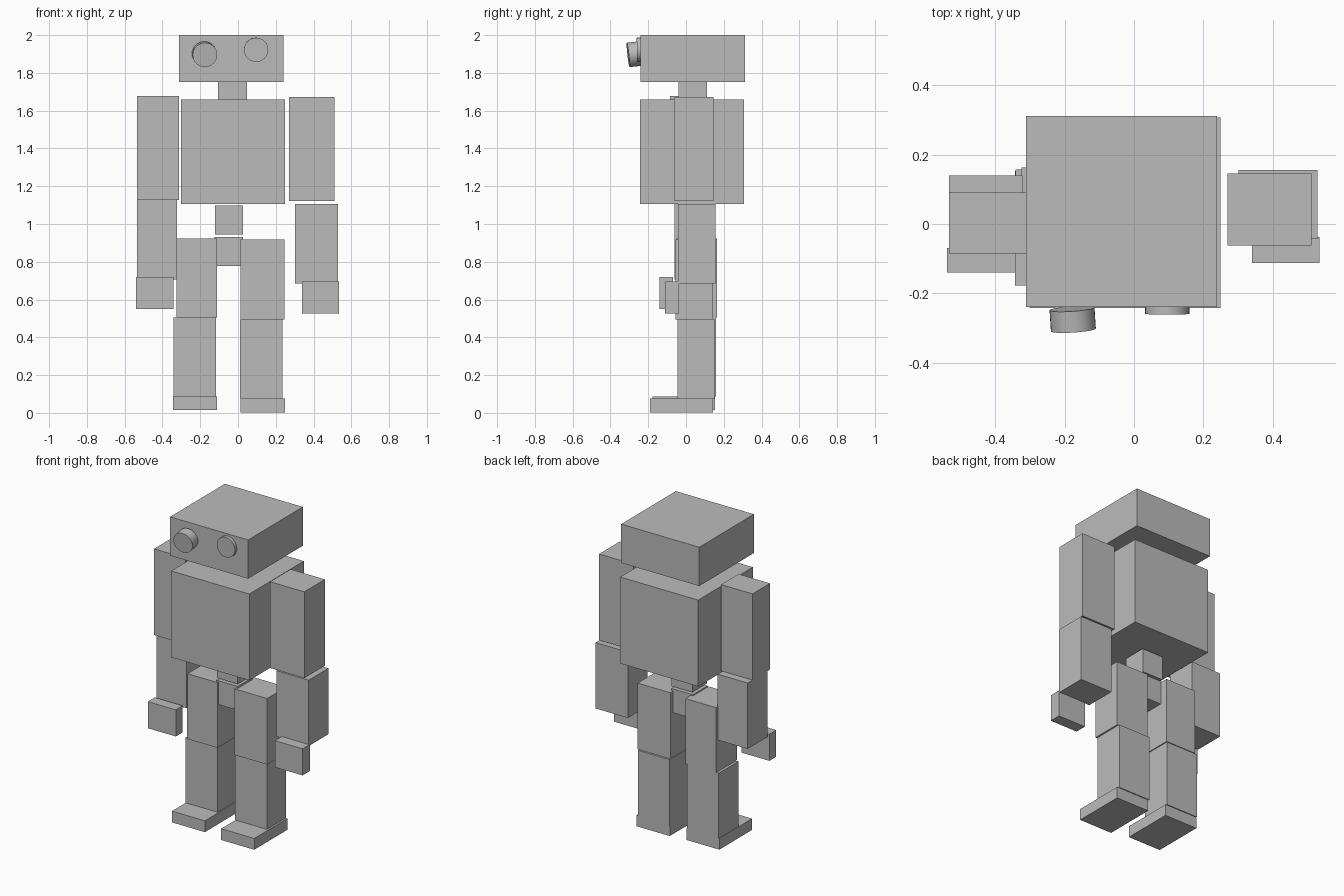
import bpy
from mathutils import Vector

if "Cube" in bpy.data.objects:
    bpy.data.objects.remove(bpy.data.objects["Cube"])

grey = bpy.data.materials.new("plain grey")
grey.diffuse_color = (0.5, 0.5, 0.5, 1)
grey.use_nodes = True
grey.node_tree.nodes["Principled BSDF"].inputs["Base Color"].default_value = grey.diffuse_color


def box(name, x, y, z):
    """Block spanning the given (min, max) ranges."""
    bpy.ops.mesh.primitive_cube_add(size=1, location=[(a + b) / 2 for a, b in (x, y, z)])
    ob = bpy.context.object
    ob.name = name
    ob.scale = [b - a for a, b in (x, y, z)]
    bpy.ops.object.transform_apply(location=False, rotation=False, scale=True)
    ob.data.materials.append(grey)


def eye(name, back, front, radius):
    """Round disc running from its back centre to its front centre."""
    a, b = Vector(back), Vector(front)
    bpy.ops.mesh.primitive_cylinder_add(vertices=32, radius=radius, depth=(b - a).length,
                                        location=(a + b) / 2)
    ob = bpy.context.object
    ob.name = name
    ob.rotation_euler = (b - a).to_track_quat('Z', 'Y').to_euler()
    bpy.ops.object.shade_smooth_by_angle()
    ob.data.materials.append(grey)


# Head, neck and body
box("head", (-.312, .24), (-.24, .312), (1.752, 2.0))
box("neck", (-.105, .048), (-.04, .11), (1.658, 1.752))
box("torso", (-.302, .25), (-.243, .308), (1.106, 1.658))
box("waist", (-.122, .026), (-.04, .11), (.945, 1.098))
box("pelvis", (-.125, .026), (-.04, .11), (.778, .93))

# Eyes, one loose and tilted
eye("right_eye", (-.179, -.245, 1.902), (-.175, -.306, 1.895), .065)
eye("left_eye", (.096, -.20, 1.923), (.096, -.26, 1.922), .064)

# Left arm
box("left_upper_arm", (.27, .512), (-.062, .146), (1.122, 1.673))
box("left_forearm", (.302, .53), (-.043, .156), (.685, 1.106))
box("left_hand", (.34, .535), (-.112, -.038), (.525, .695))

# Right arm
box("right_upper_arm", (-.534, -.312), (-.085, .091), (1.126, 1.677))
box("right_forearm", (-.534, -.322), (-.06, .14), (.705, 1.126))
box("right_hand", (-.54, -.342), (-.14, -.07), (.55, .72))

# Left leg
box("left_thigh", (.014, .245), (-.055, .139), (.495, .917))
box("left_shin", (.01, .236), (-.046, .15), (.075, .494))
box("left_foot", (.014, .248), (-.19, .144), (.003, .075))

# Right leg
box("right_thigh", (-.325, -.11), (-.05, .163), (.505, .922))
box("right_shin", (-.342, -.116), (-.04, .158), (.088, .505))
box("right_foot", (-.343, -.11), (-.177, .153), (.015, .087))
